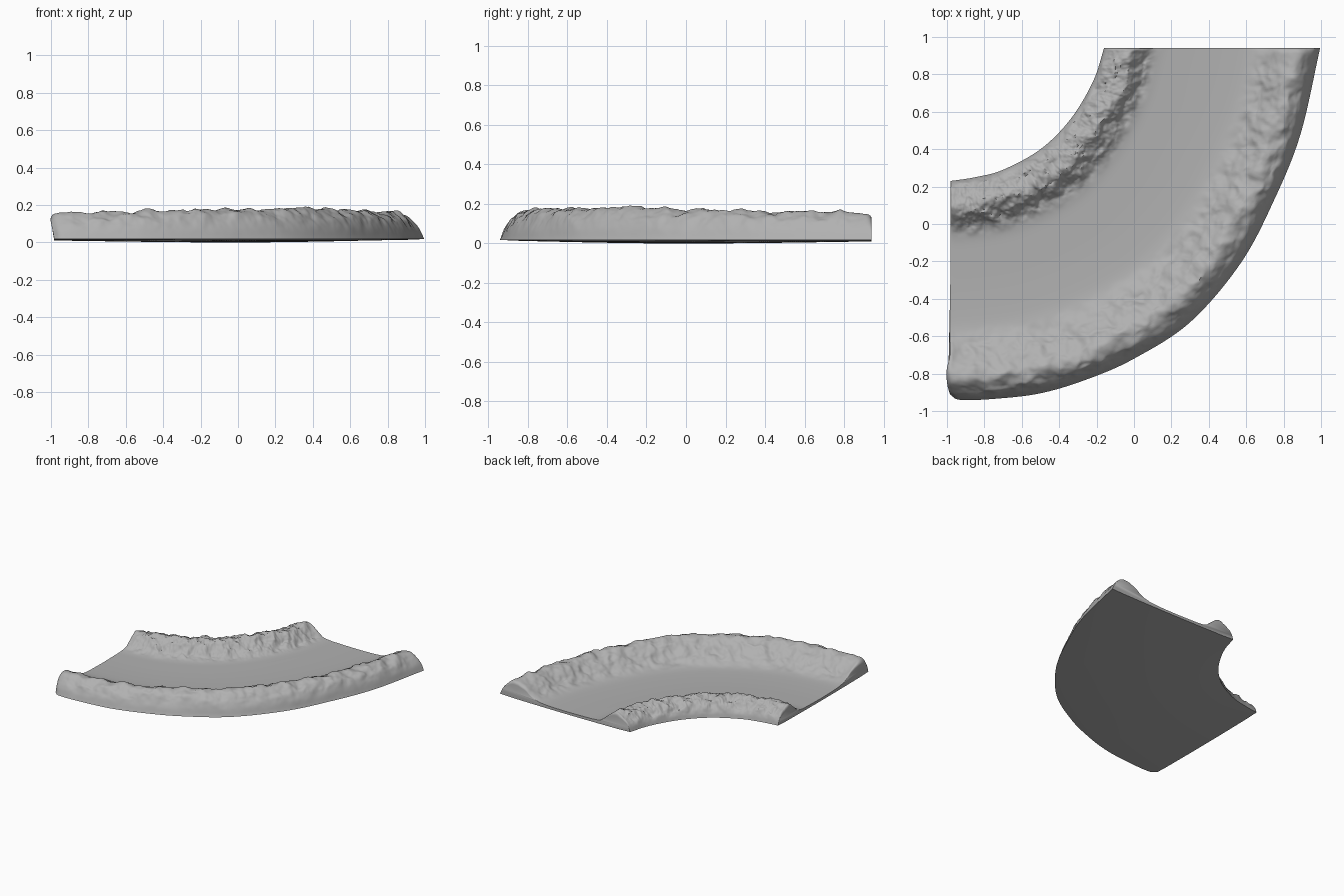
import bpy
import math
from mathutils import Vector, noise

if "Cube" in bpy.data.objects:
    bpy.data.objects.remove(bpy.data.objects["Cube"])

# Plan outlines (inner and outer edge of the bend) and cross-section (position across, height)
INNER = [(-0.98, 0.23), (-0.85, 0.25), (-0.70, 0.29), (-0.50, 0.40),
         (-0.34, 0.56), (-0.22, 0.76), (-0.16, 0.94)]
OUTER = [(-0.985, -0.91), (-0.93, -0.94), (-0.75, -0.935), (-0.5, -0.905), (-0.25, -0.83),
         (0.0, -0.72), (0.3, -0.525), (0.57, -0.21), (0.75, 0.13), (0.89, 0.48), (0.995, 0.94)]
SECTION = [(0, 0.018), (0.010, 0.055), (0.03, 0.09), (0.07, 0.12), (0.11, 0.138), (0.14, 0.13),
           (0.18, 0.088), (0.22, 0.052), (0.27, 0.037), (0.35, 0.033), (0.5, 0.031), (0.65, 0.036),
           (0.72, 0.052), (0.77, 0.078), (0.82, 0.118), (0.87, 0.147), (0.91, 0.148), (0.95, 0.12),
           (0.98, 0.075), (1, 0.018)]
ROWS, COLS = 260, 150


def spline(points, steps=40):
    """Dense Catmull-Rom polyline through 2D points."""
    p = [Vector(q) for q in points]
    p = [2 * p[0] - p[1]] + p + [2 * p[-1] - p[-2]]
    out = []
    for i in range(1, len(p) - 2):
        a, b, c, d = p[i - 1:i + 3]
        for k in range(steps):
            t = k / steps
            out.append(0.5 * (2 * b + (c - a) * t + (2 * a - 5 * b + 4 * c - d) * t * t
                              + (3 * b - a - 3 * c + d) * t ** 3))
    return out + [p[-2]]


def resample(line, fractions):
    """Points at the given fractions of the line's length."""
    lengths = [0.0]
    for a, b in zip(line, line[1:]):
        lengths.append(lengths[-1] + (b - a).length)
    out, i = [], 0
    for f in fractions:
        s = f * lengths[-1]
        while i < len(line) - 2 and lengths[i + 1] < s:
            i += 1
        t = (s - lengths[i]) / (lengths[i + 1] - lengths[i])
        out.append(line[i].lerp(line[i + 1], min(t, 1)))
    return out


def smooth(a, b, x):
    t = max(0, min(1, (x - a) / (b - a)))
    return t * t * (3 - 2 * t)


# Extra rows close to the ends give the rounded end lips
lip = [0, 0.0008, 0.002, 0.004, 0.007]
us = lip + [0.01 + 0.98 * i / ROWS for i in range(ROWS + 1)] + [1 - u for u in reversed(lip)]
inner = resample(spline(INNER), us)
outer = resample(spline(OUTER), us)
section = resample(spline(SECTION), [i / COLS for i in range(COLS + 1)])

verts, faces = [], []
for u, a, b in zip(us, inner, outer):
    end = min(u, 1 - u)
    arch = math.sin(math.pi * u)
    across = (b - a).normalized()
    for s in section:
        v, z = max(0, min(1, s.x)), s.y
        hump = max(0, (z - 0.035) / 0.11)
        p = a.lerp(b, v)
        # Rocky relief: fine on the inner bank, broader on the outer one
        in_mask = smooth(0.0, 0.035, v) * (1 - smooth(0.19, 0.27, v))
        out_mask = smooth(0.66, 0.78, v) * (1 - smooth(0.94, 1.0, v))
        calm = 0.35 + 0.65 * smooth(0, 0.06, end)
        q = Vector((p.x, p.y, z))
        fine = noise.fractal(q * 13, 0.8, 2.1, 4)
        broad = noise.fractal(q * 7 + Vector((5, 2, 8)), 0.9, 2.1, 4)
        crag = 0.4 - abs(noise.noise(q * 11 + Vector((3, 9, 1)))) * 1.6
        dz = calm * (in_mask * (0.020 * fine + 0.010 * crag) + out_mask * (0.018 * broad + 0.013 * crag))
        side = calm * (in_mask + out_mask) * 0.016 * noise.fractal(q * 10 + Vector((7, 7, 7)), 0.9, 2, 3)
        z += dz + (0.026 if v > 0.5 else 0.008) * arch * hump
        # Rounded lip at both ends
        r, d = 0.025, end * 2.5
        if d < r:
            z -= (r - math.sqrt(r * r - (r - d) ** 2)) * min(1, hump)
        p = p + across * side
        # Outer bank swells slightly past the left end
        swell = smooth(0.80, 0.90, v) * (1 - smooth(0, 0.05, u)) * min(1, hump)
        verts.append((p.x - 0.018 * swell, min(0.94, p.y), max(0.016, z)))
    # Underside, sagging slightly to the ground in the middle
    for j in range(1, 12):
        v = 1 - j / 12
        p = a.lerp(b, v)
        sag = math.sin(math.pi * v) * (0.3 + 0.7 * arch)
        verts.append((p.x, p.y, 0.015 * (1 - sag)))

n = COLS + 1 + 11
for i in range(len(us) - 1):
    for j in range(n):
        k = (j + 1) % n
        faces.append((i * n + j, i * n + k, (i + 1) * n + k, (i + 1) * n + j))
faces.append(tuple(reversed(range(n))))
faces.append(tuple((len(us) - 1) * n + j for j in range(n)))

# Curved path with rocky banks
mesh = bpy.data.meshes.new("curved_channel")
mesh.from_pydata(verts, [], faces)
mesh.update()
channel = bpy.data.objects.new("curved_channel", mesh)
bpy.context.collection.objects.link(channel)
bpy.context.view_layer.objects.active = channel
channel.select_set(True)
bpy.ops.object.mode_set(mode='EDIT')
bpy.ops.mesh.select_all(action='SELECT')
bpy.ops.mesh.normals_make_consistent(inside=False)
bpy.ops.object.mode_set(mode='OBJECT')
bpy.ops.object.shade_smooth_by_angle(angle=math.radians(50))

# Dark grey stone
stone = bpy.data.materials.new("dark_stone")
stone.diffuse_color = (0.44, 0.44, 0.44, 1)
stone.use_nodes = True
stone.node_tree.nodes["Principled BSDF"].inputs["Base Color"].default_value = stone.diffuse_color
mesh.materials.append(stone)
